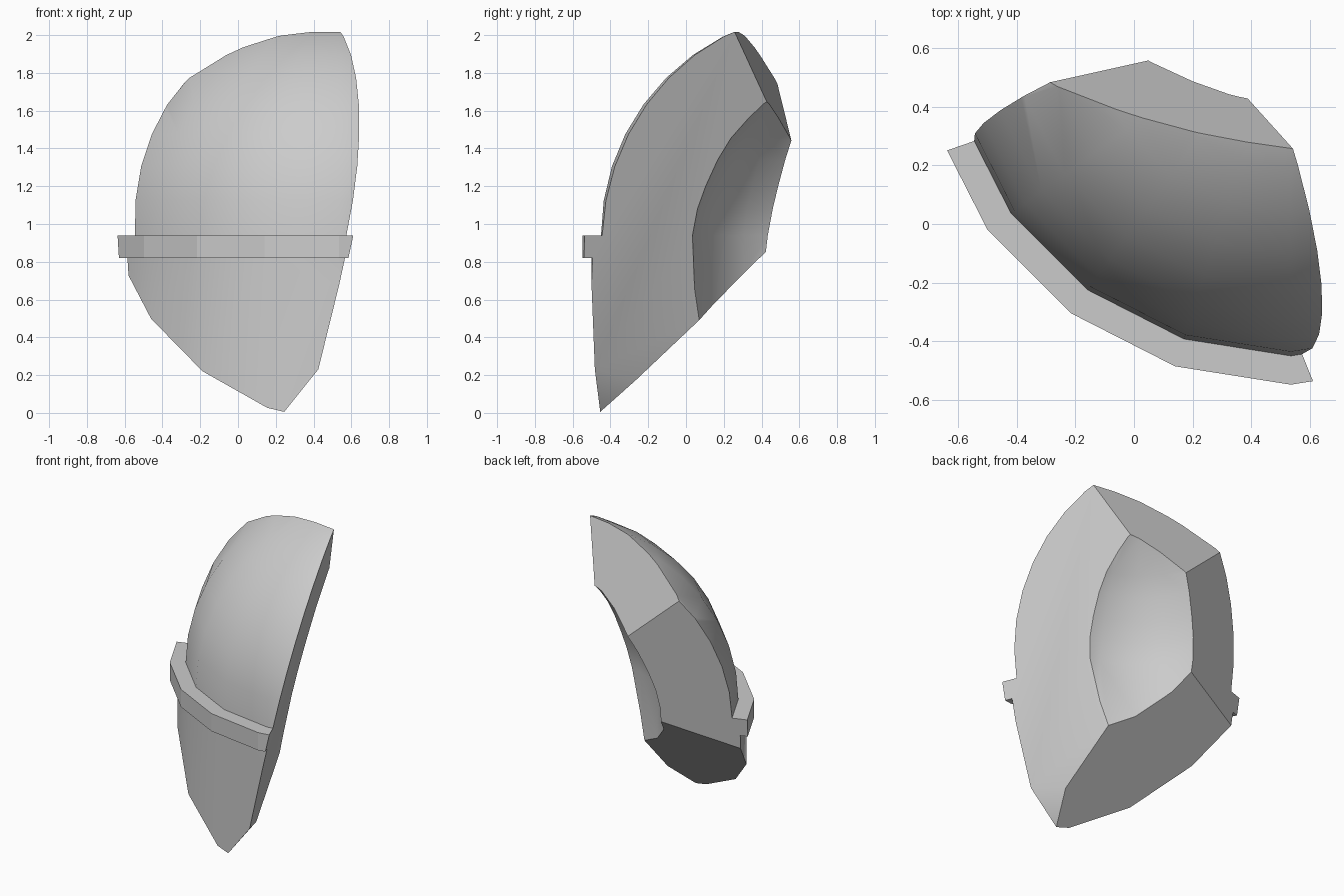
import bpy, bmesh
from math import radians, cos, sin
from mathutils import Vector, Matrix

cube = bpy.data.objects.get("Cube")
if cube:
    bpy.data.objects.remove(cube, do_unlink=True)

AXIS = Vector((0.535, 0.73, 0))      # axis the whole shell was turned around
STEP = 18                            # degrees per side
DOME_R, DOME_Z = 1.18, 0.94

mat = bpy.data.materials.new("plain_grey")
mat.use_nodes = True
grey = (0.6, 0.6, 0.6, 1)
mat.diffuse_color = grey
mat.node_tree.nodes["Principled BSDF"].inputs["Base Color"].default_value = grey

# Cross-section: outer wall, band, dome, then back down the inner hollow
profile = [(1.23, -0.2), (1.23, 0.82), (1.278, 0.82), (1.278, DOME_Z)]
profile += [(DOME_R * cos(radians(a)), DOME_Z + DOME_R * sin(radians(a)))
            for a in range(0, 90, 9)]
profile += [(0, DOME_Z + DOME_R), (0, 1.8), (0.2, 1.74), (0.35, 1.64), (0.51, 1.455),
            (0.58, 1.34), (0.645, 1.2), (0.69, 1.08), (0.72, DOME_Z), (0.72, -0.2)]

# Turn the section through a sector of the full circle
bm = bmesh.new()
start = Matrix.Rotation(radians(-198), 3, 'Z')
verts = [bm.verts.new(AXIS + start @ Vector((r, 0, z))) for r, z in profile]
section = bm.faces.new(verts)
bmesh.ops.spin(bm, geom=[section], cent=AXIS, axis=(0, 0, 1),
               angle=radians(7 * STEP), steps=7, use_duplicate=False)
bm.verts.ensure_lookup_table()
bmesh.ops.remove_doubles(bm, verts=bm.verts, dist=0.0005)

# The spin may leave the starting section out, so close any open end
bmesh.ops.holes_fill(bm, edges=[e for e in bm.edges if e.is_boundary], sides=0)
bmesh.ops.recalc_face_normals(bm, faces=bm.faces)

# Broken edges: point on the plane, and normal toward the removed side
cuts = {
    "top": ((0.535, 0.265, 2.0), (0.036, 0.256, 0.103)),
    "right": ((0.535, 0.265, 2.0), (0.467, 0.187, -0.108)),
    "left": ((-0.28, 0.485, 1.74), (-0.118, 0.341, -0.047)),
    "bottom": ((0, 0, 0.45), (-0.091, 0.93, -1)),
    "corner": ((0.24, -0.453, 0.0), (0.048, 0.012, -0.037)),
}
for point, normal in cuts.values():
    bmesh.ops.bisect_plane(bm, geom=bm.verts[:] + bm.edges[:] + bm.faces[:], dist=0.0001,
                           plane_co=point, plane_no=Vector(normal).normalized(),
                           clear_outer=True)
    bmesh.ops.holes_fill(bm, edges=[e for e in bm.edges if e.is_boundary], sides=0)
bmesh.ops.recalc_face_normals(bm, faces=bm.faces)

mesh = bpy.data.meshes.new("shell_fragment")
bm.to_mesh(mesh)
bm.free()
mesh.materials.append(mat)
shell = bpy.data.objects.new("shell_fragment", mesh)
bpy.context.collection.objects.link(shell)

# Smooth dome and hollow, crisp broken edges
bpy.ops.object.select_all(action='DESELECT')
shell.select_set(True)
bpy.context.view_layer.objects.active = shell
bpy.ops.object.shade_smooth_by_angle(angle=radians(30))

# Faceted band
for face in mesh.polygons:
    c = face.center - AXIS
    if c.xy.length > 1.24 and abs(face.normal.z) < 0.1:
        face.use_smooth = False
